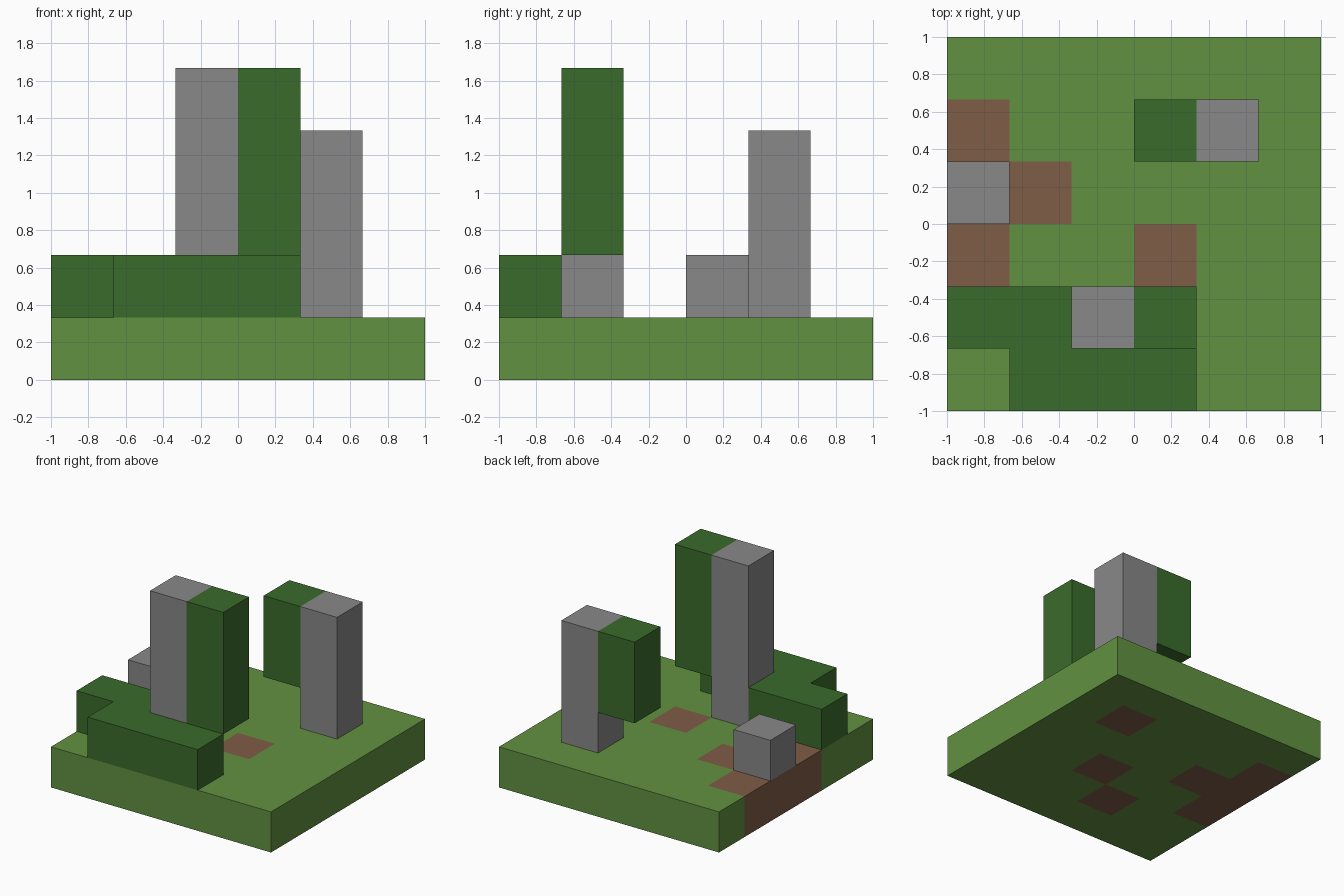
import bpy
import bmesh
from mathutils import Vector

if "Cube" in bpy.data.objects:
    bpy.data.objects.remove(bpy.data.objects["Cube"], do_unlink=True)

GRID = 6
SIZE = 2 / GRID


def make_material(name, rgb):
    mat = bpy.data.materials.new(name)
    mat.use_nodes = True
    mat.diffuse_color = (*rgb, 1)
    bsdf = mat.node_tree.nodes["Principled BSDF"]
    bsdf.inputs["Base Color"].default_value = (*rgb, 1)
    return mat


grass = make_material("grass green", (0.122, 0.283, 0.054))
soil = make_material("soil brown", (0.212, 0.109, 0.063))
stone = make_material("stone grey", (0.246, 0.246, 0.246))
leaf = make_material("leaf green", (0.042, 0.147, 0.025))


def column(x, y, low, high):
    """Cells stacked from layer low to layer high."""
    return [(x, y, z) for z in range(low, high + 1)]


# Ground layer with soil patches, and the blocks standing on it
soil_cells = {(0, 2), (0, 3), (0, 4), (1, 3), (3, 2), (2, 1), (4, 4)}
layer = [(x, y) for x in range(GRID) for y in range(GRID)]
parts = {
    "grass_ground": (grass, [(x, y, 0) for x, y in layer if (x, y) not in soil_cells]),
    "soil_patches": (soil, [(x, y, 0) for x, y in layer if (x, y) in soil_cells]),
    "front_hedge": (leaf, [(x, 0, 1) for x in (1, 2, 3)] + [(x, 1, 1) for x in (0, 1)]),
    "front_pillar": (stone, column(2, 1, 1, 4)),
    "front_foliage": (leaf, column(3, 1, 2, 4)),
    "back_pillar": (stone, column(4, 4, 1, 3)),
    "back_foliage": (leaf, column(3, 4, 2, 3)),
    "side_boulder": (stone, [(0, 3, 1)]),
}
filled = {cell for _, cells in parts.values() for cell in cells}


def build_blocks(name, mat, cells):
    """Joins cells into one mesh, keeping only the outside faces."""
    bm = bmesh.new()
    for cell in cells:
        centre = Vector(cell) + Vector((0.5, 0.5, 0.5))
        for axis in range(3):
            for sign in (-1, 1):
                normal = Vector((0, 0, 0))
                normal[axis] = sign
                if tuple(int(c + n) for c, n in zip(cell, normal)) in filled:
                    continue
                u = Vector((0, 0, 0))
                u[(axis + 1) % 3] = 0.5
                v = normal.cross(u)
                mid = centre + normal / 2
                corners = (mid - u - v, mid + u - v, mid + u + v, mid - u + v)
                bm.faces.new([bm.verts.new(c) for c in corners])
    bmesh.ops.remove_doubles(bm, verts=bm.verts, dist=0.001)
    bmesh.ops.translate(bm, verts=bm.verts, vec=(-GRID / 2, -GRID / 2, 0))
    bmesh.ops.scale(bm, verts=bm.verts, vec=(SIZE, SIZE, SIZE))
    bmesh.ops.dissolve_limit(bm, angle_limit=0.01, verts=bm.verts, edges=bm.edges)
    mesh = bpy.data.meshes.new(name)
    bm.to_mesh(mesh)
    bm.free()
    mesh.materials.append(mat)
    bpy.context.collection.objects.link(bpy.data.objects.new(name, mesh))


for part_name, (material, part_cells) in parts.items():
    build_blocks(part_name, material, part_cells)
